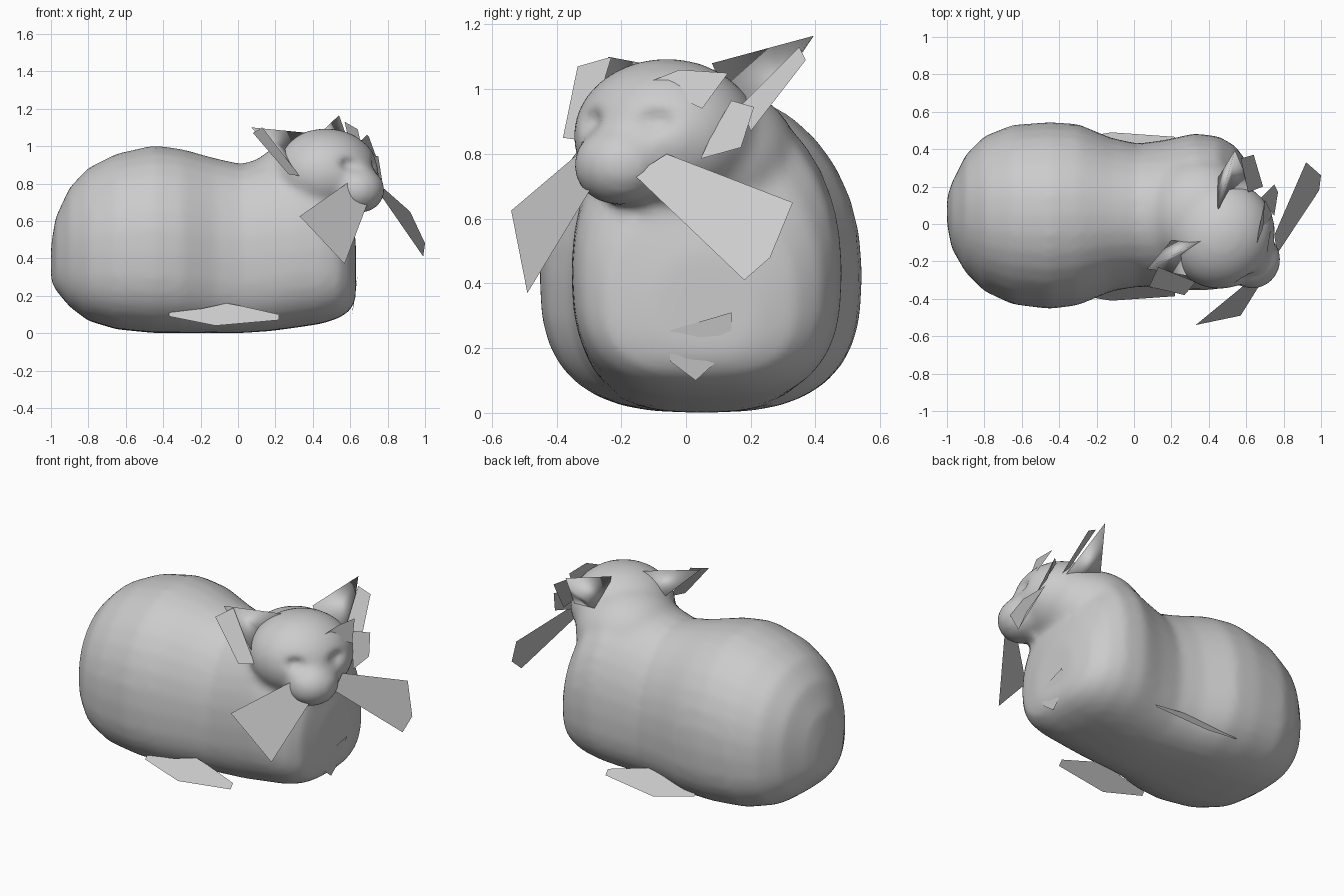
import bpy, bmesh, math
from mathutils import Vector, Matrix

if "Cube" in bpy.data.objects:
    bpy.data.objects.remove(bpy.data.objects["Cube"])

FWD = Vector((0.78, -0.62, 0)).normalized()   # direction the face looks
SIDE = Vector((0.62, 0.78, 0)).normalized()


def make(name, verts, faces, smooth=False):
    me = bpy.data.meshes.new(name)
    me.from_pydata(verts, [], faces)
    bm = bmesh.new()
    bm.from_mesh(me)
    bmesh.ops.recalc_face_normals(bm, faces=bm.faces)
    bm.to_mesh(me)
    bm.free()
    for p in me.polygons:
        p.use_smooth = smooth
    ob = bpy.data.objects.new(name, me)
    bpy.context.collection.objects.link(ob)
    return ob


def spow(v, e):
    return math.copysign(abs(v) ** e, v)


# Lying body: rings across x, each given as x, y min, y max, z bottom, z top
RINGS = [(-1.0, 0.0, 0.14, 0.28, 0.47), (-0.975, -0.13, 0.22, 0.23, 0.62),
         (-0.9, -0.26, 0.37, 0.14, 0.78), (-0.8, -0.36, 0.47, 0.065, 0.885),
         (-0.65, -0.43, 0.53, 0.02, 0.96), (-0.45, -0.455, 0.545, 0.0, 1.005),
         (-0.3, -0.435, 0.535, 0.0, 0.985), (-0.12, -0.36, 0.46, 0.0, 0.935),
         (0.02, -0.335, 0.43, 0.0, 0.905), (0.17, -0.345, 0.45, 0.01, 0.95),
         (0.32, -0.355, 0.485, 0.03, 0.99), (0.45, -0.35, 0.47, 0.05, 0.95),
         (0.54, -0.32, 0.42, 0.08, 0.82), (0.6, -0.25, 0.34, 0.12, 0.66),
         (0.63, -0.1, 0.22, 0.18, 0.5)]
N = 32
verts = []
for x, y0, y1, z0, z1 in RINGS:
    cy, ry = (y0 + y1) / 2, (y1 - y0) / 2
    cz = z0 + 0.43 * (z1 - z0)
    for i in range(N):
        a = 2 * math.pi * i / N
        c, s = math.cos(a), math.sin(a)
        e = 0.95 if s > 0 else 0.72
        rz = z1 - cz if s > 0 else cz - z0
        verts.append((x, cy + ry * spow(c, e), cz + rz * spow(s, e)))
faces = [(r * N + i, r * N + (i + 1) % N, (r + 1) * N + (i + 1) % N, (r + 1) * N + i)
         for r in range(len(RINGS) - 1) for i in range(N)]
faces += [tuple(range(N)), tuple(range((len(RINGS) - 1) * N, len(RINGS) * N))]
body = make("cat_body", verts, faces)

# Skull, muzzle and neck blended into the body
rot = Matrix((FWD, SIDE, Vector((0, 0, 1)))).transposed().to_4x4()


def ball(centre, radii):
    bm = bmesh.new()
    m = Matrix.Translation(centre) @ rot @ Matrix.Diagonal((*radii, 1))
    bmesh.ops.create_uvsphere(bm, u_segments=32, v_segments=20, radius=1, matrix=m)
    me = bpy.data.meshes.new("head")
    bm.to_mesh(me)
    bm.free()
    ob = bpy.data.objects.new("head", me)
    bpy.context.collection.objects.link(ob)
    return ob


parts = [ball((0.47, -0.06, 0.855), (0.28, 0.295, 0.24)),
         ball((0.645, -0.205, 0.765), (0.135, 0.15, 0.125)),
         ball((0.35, 0.05, 0.78), (0.3, 0.3, 0.25))]
for ob in parts + [body]:
    ob.select_set(True)
bpy.context.view_layer.objects.active = body
bpy.ops.object.join()
rm = body.modifiers.new("blend", 'REMESH')
rm.mode = 'VOXEL'
rm.voxel_size = 0.022
sm = body.modifiers.new("soften", 'SMOOTH')
sm.factor = 0.5
sm.iterations = 10
for mod in ("blend", "soften"):
    bpy.ops.object.modifier_apply(modifier=mod)

# Eye sockets pressed into the face
for v in body.data.vertices:
    for eye in (Vector((0.57, -0.27, 0.9)), Vector((0.72, -0.085, 0.9))):
        d = v.co - eye
        q = (d.dot(SIDE) / 0.05) ** 2 + (d.z / 0.035) ** 2
        if abs(d.dot(FWD)) < 0.15:
            v.co -= FWD * 0.035 * math.exp(-q)
for p in body.data.polygons:
    p.use_smooth = True


# Pointed ears: tip, top base, front base, back base
def ear(name, tip, top, front, back):
    pts = [Vector(p) for p in (tip, top, front, back)]
    mid = (pts[1] + pts[2]) / 2
    pts.append(mid.lerp(pts[3], 0.35))          # hollow front
    make(name, pts, [(0, 1, 4), (0, 4, 2), (0, 2, 3), (0, 3, 1), (1, 3, 4), (4, 3, 2)], True)


ear("ear_left", (0.07, -0.24, 1.1), (0.38, -0.08, 1.07), (0.36, -0.29, 0.83), (0.24, -0.04, 0.92))
ear("ear_right", (0.54, 0.395, 1.165), (0.45, 0.08, 1.08), (0.65, 0.14, 0.86), (0.42, 0.2, 0.88))

# Flat fur and whisker cards
CARDS = {
    "whiskers_left": [(0.33, -0.54, 0.625), (0.61, -0.31, 0.82), (0.71, -0.265, 0.74),
                      (0.57, -0.49, 0.37)],
    "whiskers_right": [(0.75, -0.06, 0.80), (0.765, -0.16, 0.735), (0.99, 0.18, 0.41),
                       (1.0, 0.26, 0.48), (0.92, 0.33, 0.65)],
    "ear_fur_left": [(0.08, -0.335, 1.07), (0.13, -0.23, 1.1), (0.33, -0.31, 0.84),
                     (0.27, -0.38, 0.85)],
    "ear_fur_right": [(0.57, 0.35, 1.13), (0.64, 0.37, 1.09), (0.69, 0.2, 0.87),
                      (0.61, 0.17, 0.95)],
    "cheek_fur": [(0.68, 0.14, 0.965), (0.75, 0.21, 0.945), (0.77, 0.17, 0.82),
                  (0.75, 0.045, 0.785), (0.72, 0.08, 0.86)],
    "brow_fur": [(0.65, -0.12, 1.02), (0.69, -0.02, 1.06), (0.7, 0.13, 1.05),
                 (0.74, 0.05, 0.94)],
    "chest_fur": [(0.63, -0.05, 0.255), (0.64, 0.14, 0.31), (0.62, 0.14, 0.2),
                  (0.61, 0.03, 0.1), (0.62, -0.05, 0.16)],
}
for name, pts in CARDS.items():
    make(name, pts, [tuple(range(len(pts)))])

# Belly fur strips along both sides of the waist
STRIP = [(-0.37, 0.09), (-0.12, 0.04), (0.22, 0.07), (0.22, 0.1), (0.02, 0.145),
         (-0.06, 0.16), (-0.2, 0.13), (-0.37, 0.11)]
for name, s, y in (("belly_fur_front", -1, 0.41), ("belly_fur_back", 1, 0.49)):
    make(name, [(x, s * (y - 0.8 * (z - 0.04)), z) for x, z in STRIP], [tuple(range(8))])
